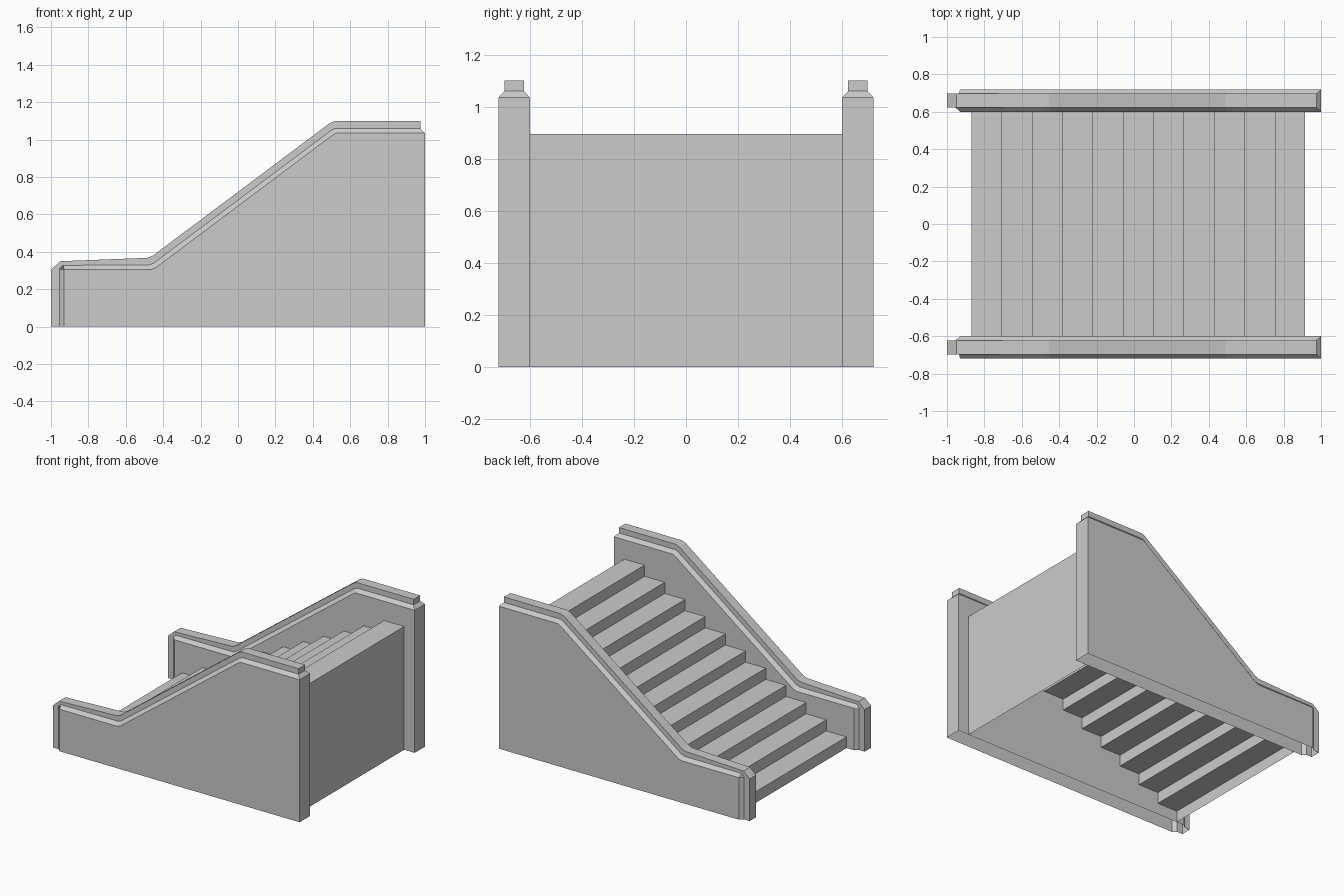
import bpy, bmesh

if "Cube" in bpy.data.objects:
    bpy.data.objects.remove(bpy.data.objects["Cube"])


def make_object(name, bm):
    bmesh.ops.remove_doubles(bm, verts=bm.verts, dist=1e-5)
    bmesh.ops.recalc_face_normals(bm, faces=bm.faces)
    mesh = bpy.data.meshes.new(name)
    bm.to_mesh(mesh)
    bm.free()
    obj = bpy.data.objects.new(name, mesh)
    bpy.context.collection.objects.link(obj)
    return obj


def row(bm, profile, y):
    return [bm.verts.new((x, y, z)) for x, z in profile]


def bridge(bm, a, b):
    for i in range(len(a) - 1):
        quad = (a[i], a[i + 1], b[i + 1], b[i])
        if len({v.co.to_tuple(5) for v in quad}) == 4:
            bm.faces.new(quad)
        else:
            bm.faces.new((a[i], b[i + 1], b[i]))


# Steps: zigzag of treads and risers plus the back panel, open underneath
STEPS, X0, X1, TOP, HALF = 11, -0.87, 0.915, 0.895, 0.60
run, rise = (X1 - X0) / STEPS, TOP / STEPS
zigzag = [(X0, 0)]
for i in range(STEPS):
    zigzag += [(X0 + i * run, (i + 1) * rise), (X0 + (i + 1) * run, (i + 1) * rise)]
zigzag.append((X1, 0))
bm = bmesh.new()
bridge(bm, row(bm, zigzag, -HALF), row(bm, zigzag, HALF))
make_object("steps", bm)

# Side wall: body edge, bevel edge and raised cap edge, running front to back
body = [(-.93, 0), (-.93, .305), (-.93, .305), (-.47, .305), (-.44, .315),
        (.50, 1.02), (.525, 1.035), (1, 1.035)]
bevel = [(-.955, 0), (-.955, .31), (-.935, .328), (-.475, .33), (-.45, .34),
         (.495, 1.047), (.52, 1.06), (.975, 1.06)]
cap = [(-1, 0), (-1, .305), (-.95, .35), (-.485, .368), (-.455, .38),
       (.49, 1.088), (.52, 1.10), (.975, 1.10)]
bm = bmesh.new()
section = [(body, .60), (bevel, .623), (cap, .623), (cap, .697), (bevel, .697), (body, .72)]
rows = [row(bm, p, y) for p, y in section]
for a, b in zip(rows, rows[1:]):
    bridge(bm, a, b)

# Wall sides and back end, bottom left open
foot_in, foot_out = bm.verts.new((1, .60, 0)), bm.verts.new((1, .72, 0))
for r, foot in ((rows[0], foot_in), (rows[-1], foot_out)):
    bm.faces.new(r[:2] + r[3:] + [foot])
ends = [r[-1] for r in rows]
bm.faces.new((ends[0], ends[-1], foot_out, foot_in))
bm.faces.new((ends[0], ends[1], ends[4], ends[5]))
bm.faces.new(ends[1:5])
wall = make_object("side_walls", bm)
mirror = wall.modifiers.new("mirror", 'MIRROR')
mirror.use_axis = (False, True, False)
mirror.use_mirror_merge = False
